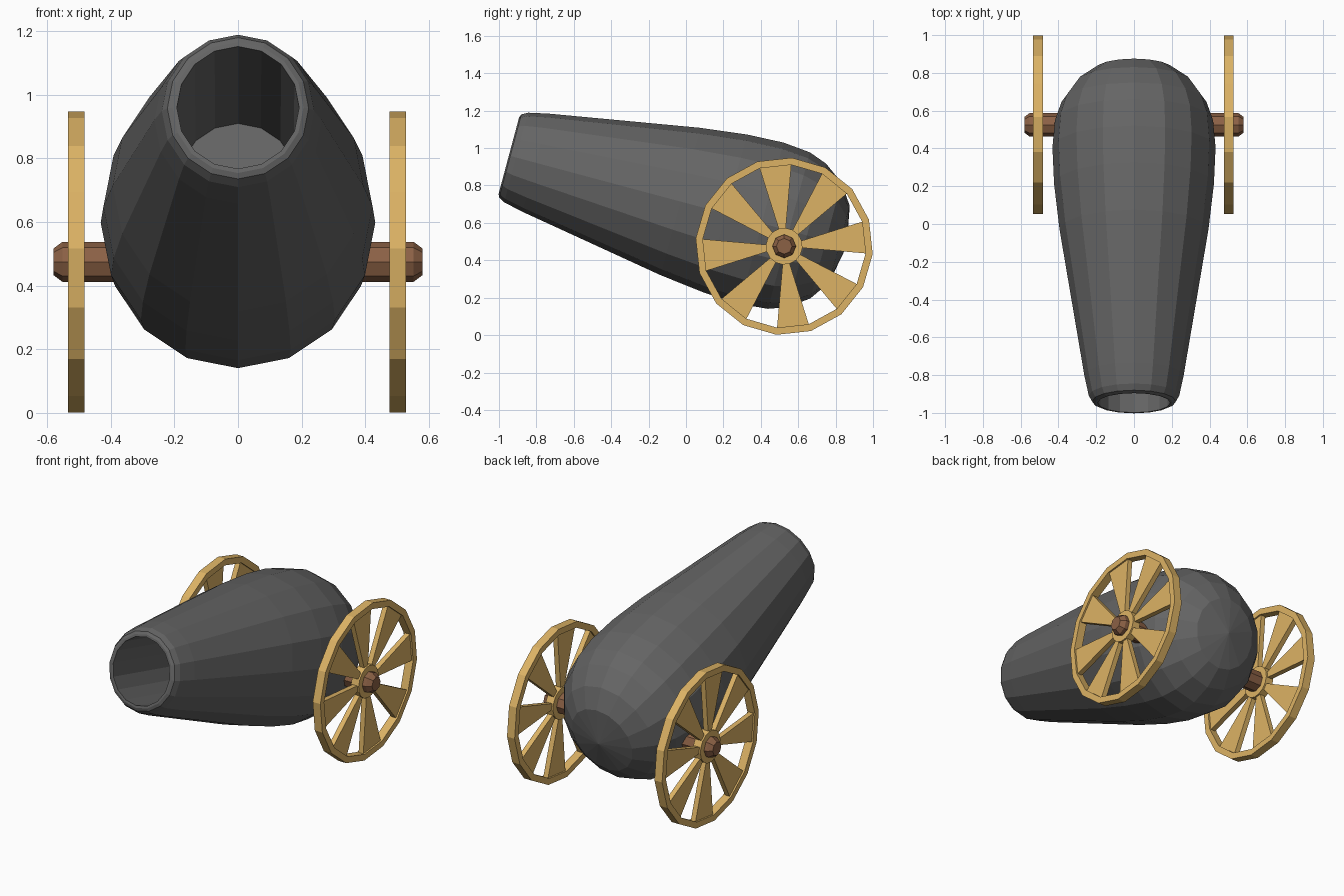
import bpy, bmesh
from math import sin, cos, pi, radians
from mathutils import Matrix

if "Cube" in bpy.data.objects:
    bpy.data.objects.remove(bpy.data.objects["Cube"])


def material(name, rgb):
    m = bpy.data.materials.new(name)
    m.diffuse_color = (*rgb, 1)
    m.use_nodes = True
    m.node_tree.nodes["Principled BSDF"].inputs["Base Color"].default_value = m.diffuse_color
    return m


iron = material("dark_iron", (0.13, 0.13, 0.13))
wood = material("light_wood", (0.72, 0.45, 0.13))
brown = material("brown_wood", (0.26, 0.12, 0.06))


def finish(name, bm, mat, matrix):
    bmesh.ops.recalc_face_normals(bm, faces=bm.faces)
    me = bpy.data.meshes.new(name)
    bm.to_mesh(me)
    bm.free()
    me.materials.append(mat)
    ob = bpy.data.objects.new(name, me)
    ob.matrix_world = matrix
    bpy.context.collection.objects.link(ob)
    return ob


def lathe(bm, profile, sides, phase=0.0, closed=False):
    """Revolve (position, radius) pairs around local Y; radius 0 becomes a pole."""
    rings = []
    for a, r in profile:
        if r == 0:
            rings.append([bm.verts.new((0, a, 0))] * sides)
        else:
            rings.append([bm.verts.new((r * sin(t), a, r * cos(t)))
                          for t in (phase + 2 * pi * i / sides for i in range(sides))])
    pairs = list(zip(rings, rings[1:]))
    if closed:
        pairs.append((rings[-1], rings[0]))
    for p, q in pairs:
        for i in range(sides):
            j = (i + 1) % sides
            bm.faces.new(list(dict.fromkeys((p[i], p[j], q[j], q[i]))))


# Barrel: bore, lip and rounded breech, slightly narrower across, tilted upwards
bm = bmesh.new()
lathe(bm, [(0.92, 0), (0.92, 0.195), (0, 0.199), (0, 0.213), (0.008, 0.23),
           (0.04, 0.248), (0.15, 0.272), (0.95, 0.408), (1.2, 0.438), (1.4, 0.447),
           (1.55, 0.433), (1.65, 0.397), (1.755, 0.32), (1.83, 0.212), (1.87, 0)], 16)
finish("barrel", bm, iron,
       Matrix.Translation((0, -0.947, 0.96)) @ Matrix.Rotation(radians(-15), 4, 'X')
       @ Matrix.Diagonal((0.966, 1, 1, 1)))

WHEEL_Y, WHEEL_Z = 0.525, 0.475
turn = Matrix.Rotation(-pi / 2, 4, 'Z')   # local Y -> world X, local X -> world -Y

# Axle with bevelled ends, running through the breech
bm = bmesh.new()
lathe(bm, [(-0.58, 0), (-0.58, 0.042), (-0.552, 0.063),
           (0.552, 0.063), (0.58, 0.042), (0.58, 0)], 8)
finish("axle", bm, brown, Matrix.Translation((0, WHEEL_Y, WHEEL_Z)) @ turn)


def wheel(name, x):
    bm = bmesh.new()
    step = 2 * pi / 16
    phase = radians(-5 - 90 + 180)
    h, s = 0.026, 0.016
    # rim and hub
    lathe(bm, [(-h, 0.475), (h, 0.475), (h, 0.437), (-h, 0.437)], 16, phase, True)
    lathe(bm, [(-h, 0.098), (h, 0.098), (h, 0.055), (-h, 0.055)], 16, phase, True)
    # wedge spokes filling every other side
    for k in range(8):
        t0 = phase + 2 * k * step
        corners = [(0.09, t0), (0.445, t0), (0.445, t0 + step), (0.09, t0 + step)]
        a, b = [[bm.verts.new((r * sin(t), y, r * cos(t))) for r, t in corners]
                for y in (-s, s)]
        bm.faces.new(a)
        bm.faces.new(b)
        for i in range(4):
            j = (i + 1) % 4
            bm.faces.new((a[i], a[j], b[j], b[i]))
    finish(name, bm, wood, Matrix.Translation((x, WHEEL_Y, WHEEL_Z)) @ turn)


wheel("right_wheel", 0.502)
wheel("left_wheel", -0.509)
